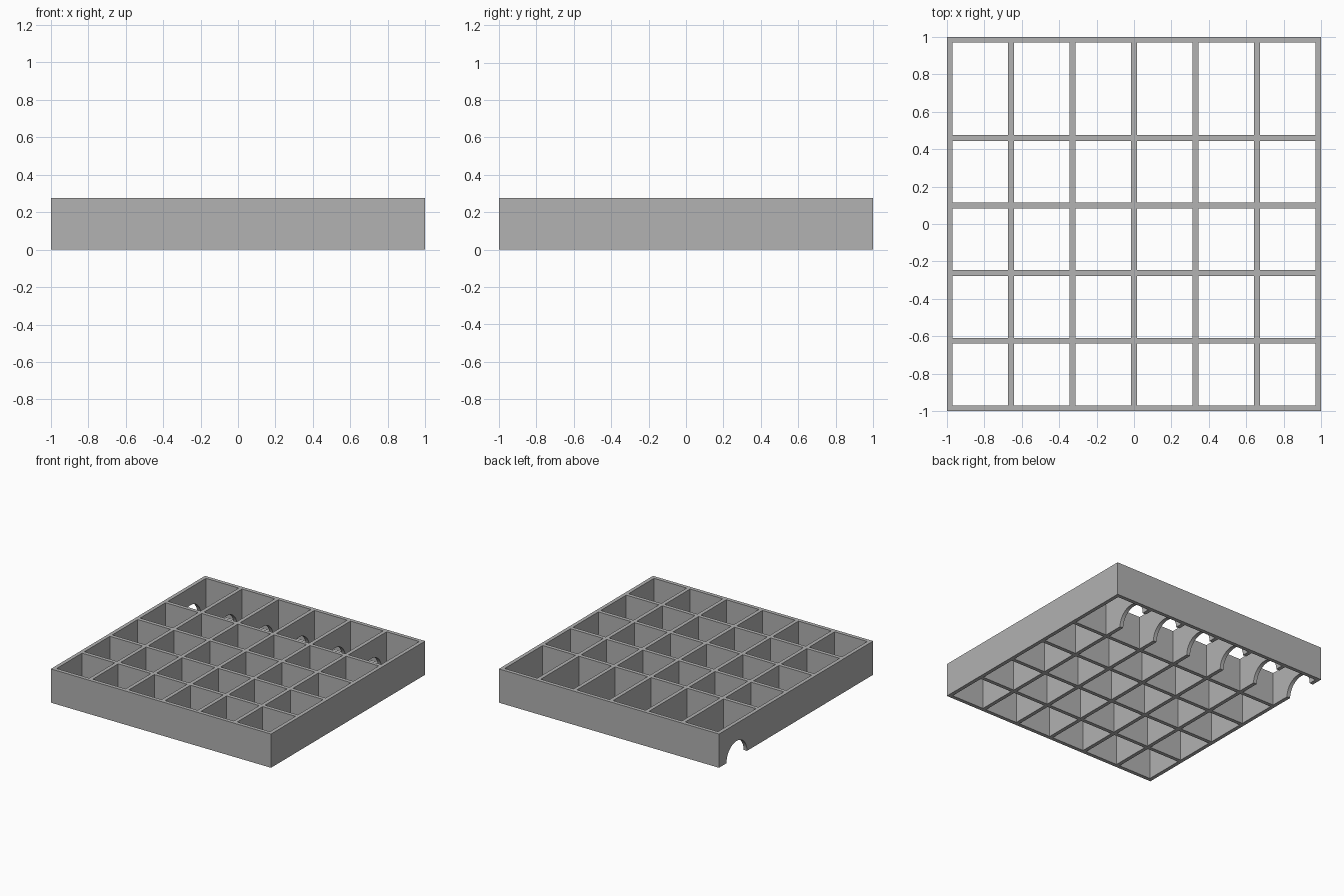
import bpy, bmesh, math
from mathutils import Matrix

cube = bpy.data.objects.get("Cube")
if cube:
    bpy.data.objects.remove(cube, do_unlink=True)

HEIGHT = 0.277
WALL = 0.031
HALF = 1 - WALL / 2

# Centre lines of the walls: even columns, and one deeper row at the back
wall_x = [-HALF + i * HALF / 3 for i in range(7)]
wall_y = [-HALF + i * 0.361 for i in range(5)] + [HALF]

grey = bpy.data.materials.new("grey")
grey.use_nodes = True
colour = (0.445, 0.445, 0.445, 1)
grey.diffuse_color = colour
grey.node_tree.nodes["Principled BSDF"].inputs["Base Color"].default_value = colour


def add_box(bm, x0, x1, y0, y1, z0, z1):
    place = Matrix.Translation(((x0 + x1) / 2, (y0 + y1) / 2, (z0 + z1) / 2))
    size = Matrix.Diagonal((x1 - x0, y1 - y0, z1 - z0, 1))
    bmesh.ops.create_cube(bm, size=1, matrix=place @ size)


def make_object(name, bm):
    mesh = bpy.data.meshes.new(name)
    bm.to_mesh(mesh)
    bm.free()
    mesh.materials.append(grey)
    obj = bpy.data.objects.new(name, mesh)
    bpy.context.collection.objects.link(obj)
    return obj


def cut(target, cutter):
    mod = target.modifiers.new("cut", "BOOLEAN")
    mod.operation = "DIFFERENCE"
    mod.solver = "EXACT"
    mod.object = cutter
    bpy.context.view_layer.objects.active = target
    bpy.ops.object.modifier_apply(modifier=mod.name)
    bpy.data.objects.remove(cutter, do_unlink=True)


# Solid outer block
bm = bmesh.new()
add_box(bm, -1, 1, -1, 1, 0, HEIGHT)
tray = make_object("divider_grid", bm)

# Open cells between the walls
bm = bmesh.new()
t = WALL / 2
for x0, x1 in zip(wall_x, wall_x[1:]):
    for y0, y1 in zip(wall_y, wall_y[1:]):
        add_box(bm, x0 + t, x1 - t, y0 + t, y1 - t, -0.1, HEIGHT + 0.1)
cells = make_object("cell_cutter", bm)
cells.hide_render = True
cut(tray, cells)

# Arched channel under the back row, stopping short of the far side wall
bm = bmesh.new()
start, end = -1.1, 0.82
place = Matrix.Translation(((start + end) / 2, 0.77, 0)) @ Matrix.Rotation(math.pi / 2, 4, "Y")
bmesh.ops.create_cone(bm, cap_ends=True, segments=64, radius1=0.133, radius2=0.133,
                      depth=end - start, matrix=place)
channel = make_object("channel_cutter", bm)
channel.hide_render = True
cut(tray, channel)

# Smooth arches with crisp wall edges
for obj in bpy.context.selected_objects:
    obj.select_set(False)
tray.select_set(True)
bpy.context.view_layer.objects.active = tray
bpy.ops.object.shade_smooth_by_angle(angle=math.radians(30))
